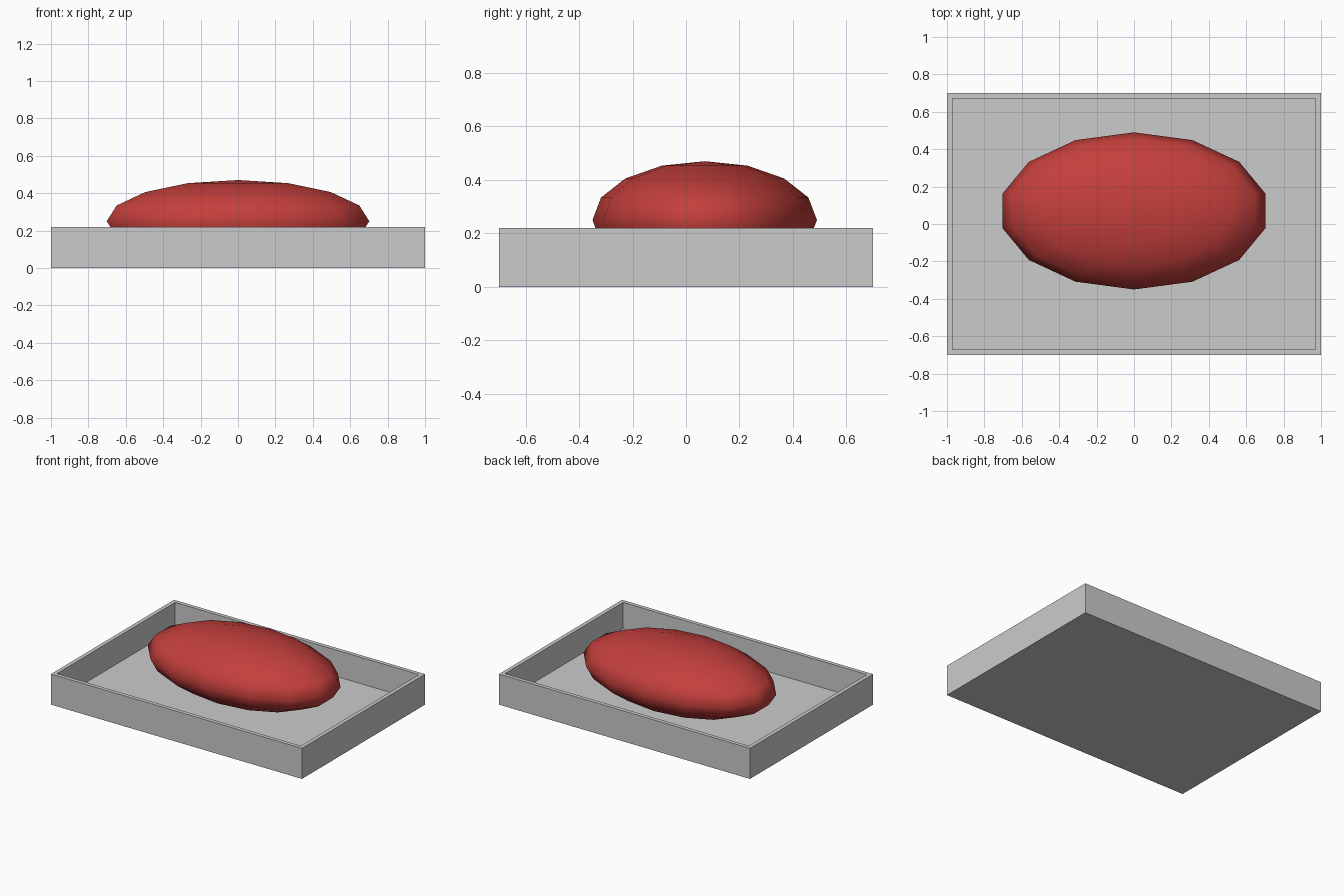
import bpy, bmesh
from mathutils import Matrix, Vector

if "Cube" in bpy.data.objects:
    bpy.data.objects.remove(bpy.data.objects["Cube"])


def add_object(name, bm):
    mesh = bpy.data.meshes.new(name)
    bm.to_mesh(mesh)
    bm.free()
    obj = bpy.data.objects.new(name, mesh)
    bpy.context.collection.objects.link(obj)
    return obj


# Open tray: a box whose top is inset to a rim and pushed down to the floor
L, W, H, WALL, FLOOR = 2.0, 1.4, 0.22, 0.04, 0.03
bm = bmesh.new()
bmesh.ops.create_cube(bm, size=1, matrix=Matrix.Translation((0, 0, H / 2))
                      @ Matrix.Diagonal((L, W, H, 1)))
bm.normal_update()
top = max(bm.faces, key=lambda f: f.calc_center_median().z)
bmesh.ops.inset_region(bm, faces=[top], thickness=WALL)
well = bmesh.ops.extrude_discrete_faces(bm, faces=[top])["faces"][0]
bmesh.ops.translate(bm, verts=well.verts, vec=Vector((0, 0, FLOOR - H)))
bmesh.ops.recalc_face_normals(bm, faces=bm.faces)
add_object("tray", bm)

# Smooth low-poly ellipsoid mound resting on the tray floor
bm = bmesh.new()
bmesh.ops.create_uvsphere(bm, u_segments=14, v_segments=8, radius=1,
                          matrix=Matrix.Translation((0, 0.07, 0.25))
                          @ Matrix.Diagonal((0.72, 0.42, 0.22, 1)))
for f in bm.faces:
    f.smooth = True
mound = add_object("mound", bm)

red = bpy.data.materials.new("red")
red.diffuse_color = (0.55, 0.05, 0.045, 1)
red.use_nodes = True
red.node_tree.nodes["Principled BSDF"].inputs["Base Color"].default_value = red.diffuse_color
mound.data.materials.append(red)
